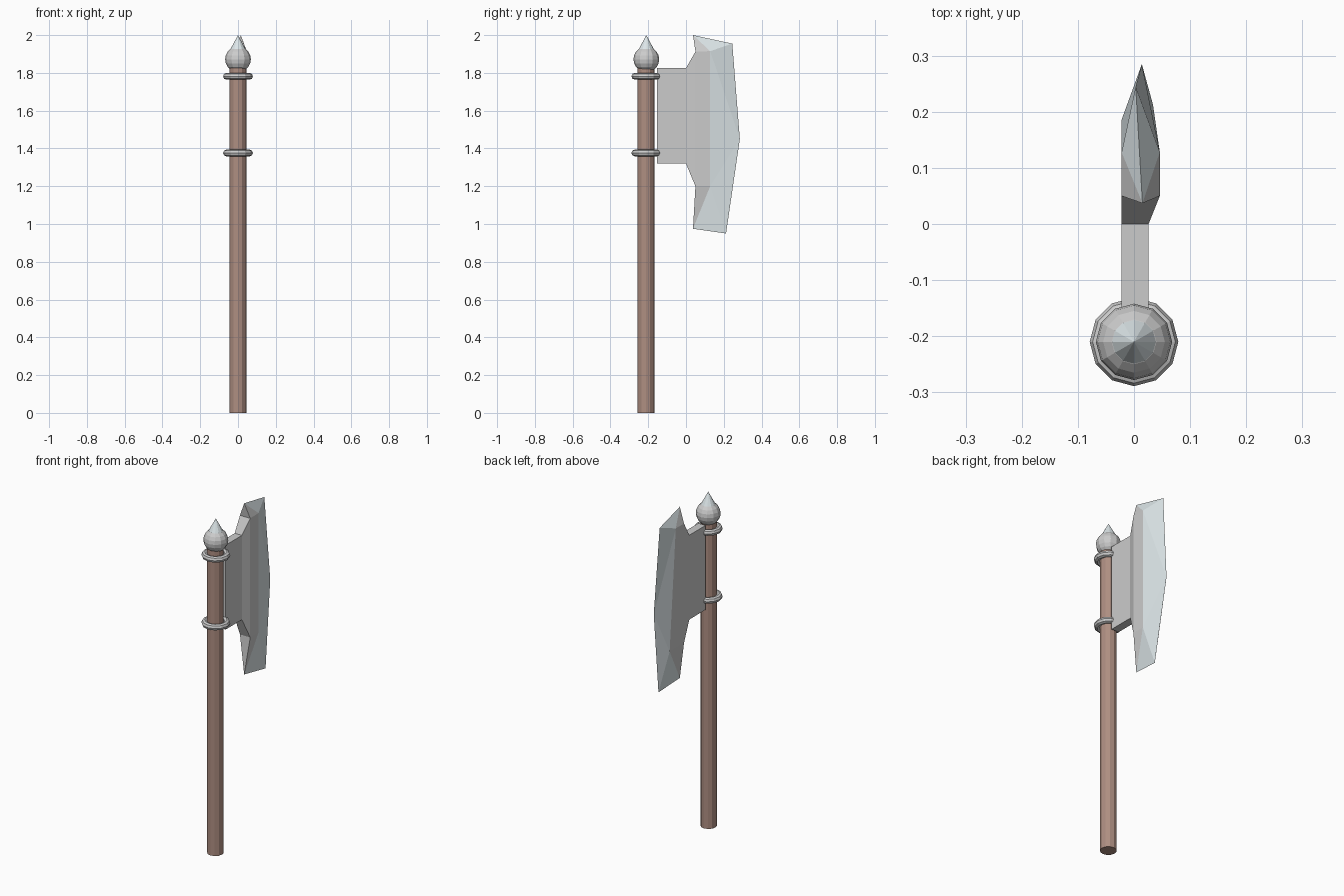
import bpy, bmesh

if "Cube" in bpy.data.objects:
    bpy.data.objects.remove(bpy.data.objects["Cube"])

HY = -0.21  # handle axis in y


def material(name, rgb):
    m = bpy.data.materials.new(name)
    m.diffuse_color = (*rgb, 1)
    m.use_nodes = True
    m.node_tree.nodes["Principled BSDF"].inputs["Base Color"].default_value = m.diffuse_color
    return m


wood = material("wood", (0.42, 0.27, 0.22))
steel = material("steel", (0.72, 0.79, 0.81))


def finish(name, mat=None):
    o = bpy.context.object
    o.name = name
    if mat:
        o.data.materials.append(mat)
    return o


def build(name, pts, faces, mat=None):
    """Mesh from named points and faces written as lists of point names."""
    bm = bmesh.new()
    used = {k: bm.verts.new(pts[k]) for k in sorted({k for f in faces for k in f})}
    for f in faces:
        bm.faces.new([used[k] for k in f])
    me = bpy.data.meshes.new(name)
    bm.to_mesh(me)
    bm.free()
    o = bpy.data.objects.new(name, me)
    bpy.context.collection.objects.link(o)
    if mat:
        me.materials.append(mat)


# Handle
bpy.ops.mesh.primitive_cylinder_add(vertices=12, radius=0.045, depth=1.84, location=(-0.001, HY - 0.003, 0.92))
finish("handle", wood)

# Two binding rings
for name, z in (("upper_ring", 1.782), ("lower_ring", 1.376)):
    bpy.ops.mesh.primitive_torus_add(major_segments=12, minor_segments=8, major_radius=0.061,
                                     minor_radius=0.018, location=(0, HY, z))
    finish(name)

# Ball and spike on top
bpy.ops.mesh.primitive_uv_sphere_add(segments=12, ring_count=10, radius=0.068, location=(0, HY, 1.872))
finish("ball")
bpy.ops.mesh.primitive_cone_add(vertices=12, radius1=0.043, depth=0.08, location=(0, HY, 1.96))
finish("spike", steel)

# Axe head: paired outline points (y, z, right x), l/r for left and right
outline = {"0": (-0.154, 1.825, 0.026), "1": (0, 1.825, 0.026), "2": (0.05, 1.913, 0.046),
           "a": (0.128, 1.915, 0.046), "b": (0.128, 1.20, 0.046), "3": (0.05, 1.20, 0.046),
           "4": (0, 1.32, 0.026), "5": (-0.154, 1.32, 0.026)}
pts = {}
for k, (y, z, x) in outline.items():
    pts[k + "r"] = (x, y, z)
    pts[k + "l"] = (-0.022, y, z)
pts["bl"] = (-0.022, 0.186, 1.20)
# Horn tips and cutting edge
pts.update(T=(0.015, 0.037, 2.0), B=(0.015, 0.037, 0.975),
           E=(0.003, 0.245, 1.955), F=(0.014, 0.285, 1.45), G=(0.034, 0.212, 0.95))


def side_faces(codes, s):
    faces = [[c + s if c in outline else c for c in code] for code in codes]
    return faces if s == "l" else [f[::-1] for f in faces]


flat, bevel = [], []
for s in "lr":
    flat += side_faces(["0145", "1234", "2ab3", "2Ta", "bB3"], s)
    bevel += side_faces(["TEa", "aEF", "aFb", "bFG", "bGB"], s)
for p, q in ("01", "12", "34", "45", "50"):
    flat.append([p + "l", p + "r", q + "r", q + "l"])
flat += [["2l", "2r", "T"], ["3r", "3l", "B"]]
build("blade_plate", pts, flat)
build("blade_edge", pts, bevel, steel)
